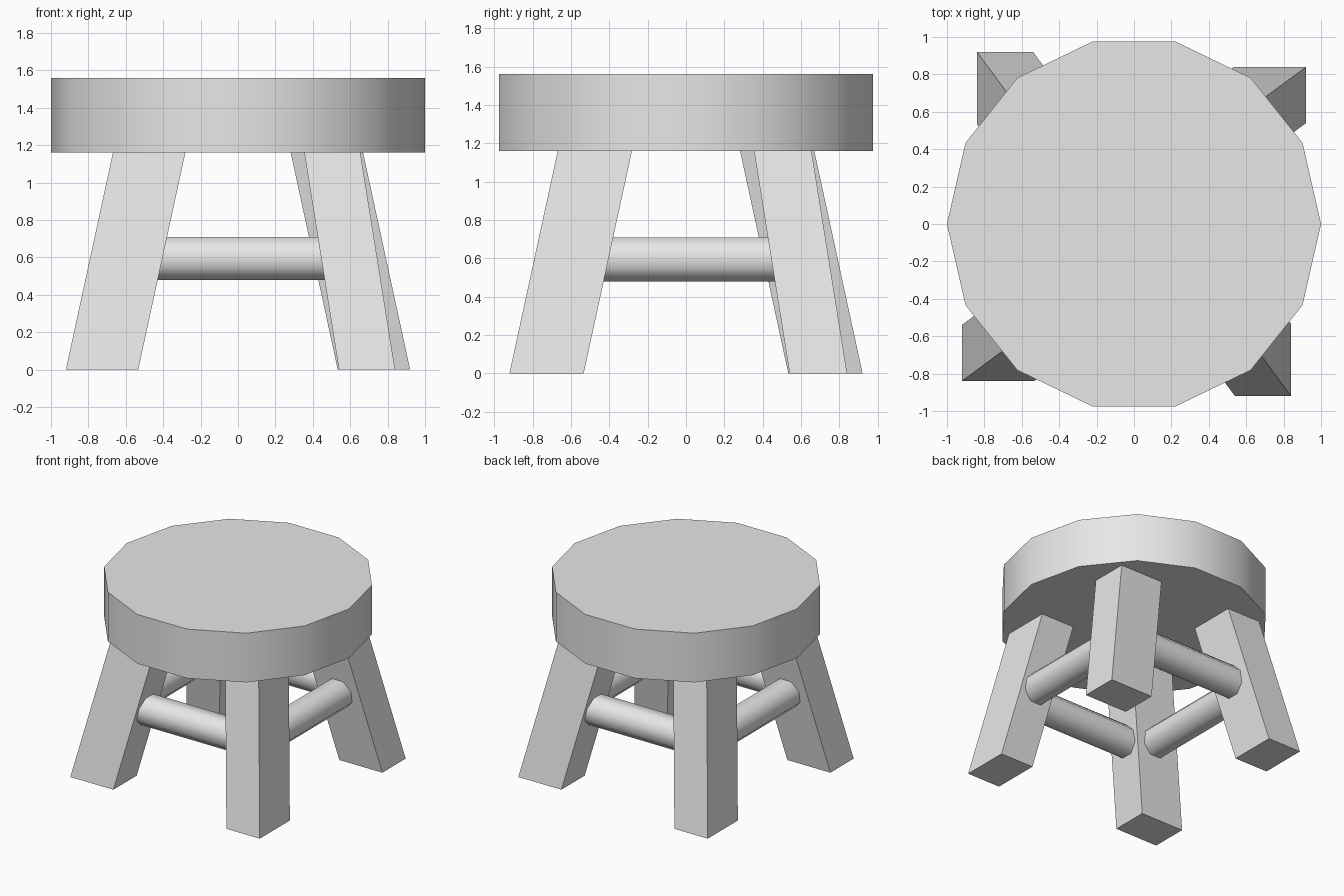
import bpy
import bmesh
from math import pi
from mathutils import Matrix

cube = bpy.data.objects.get("Cube")
if cube:
    bpy.data.objects.remove(cube, do_unlink=True)

grey = bpy.data.materials.new("light grey")
grey.use_nodes = True
grey.diffuse_color = (0.8, 0.8, 0.8, 1)
grey.node_tree.nodes["Principled BSDF"].inputs["Base Color"].default_value = (0.8, 0.8, 0.8, 1)


def finish(name, bm, smooth=False):
    bmesh.ops.recalc_face_normals(bm, faces=bm.faces)
    mesh = bpy.data.meshes.new(name)
    bm.to_mesh(mesh)
    bm.free()
    mesh.materials.append(grey)
    obj = bpy.data.objects.new(name, mesh)
    bpy.context.collection.objects.link(obj)
    if smooth:
        bpy.ops.object.select_all(action='DESELECT')
        obj.select_set(True)
        bpy.context.view_layer.objects.active = obj
        bpy.ops.object.shade_smooth_by_angle(angle=pi / 3)
    return obj


def cylinder(name, sides, radius, length, matrix):
    bm = bmesh.new()
    bmesh.ops.create_cone(bm, cap_ends=True, segments=sides, radius1=radius,
                          radius2=radius, depth=length, matrix=matrix)
    return finish(name, bm, smooth=True)


# Thick fourteen-sided seat with a corner on the x axis
cylinder("seat", 14, 1.0, 0.4,
         Matrix.Translation((0, 0, 1.36)) @ Matrix.Rotation(pi / 2, 4, 'Z'))

# Four splayed legs, each a box sheared inward toward the seat
LEG_TOP = 1.18
SPLAY_X, SPLAY_Y = 0.217, 0.16
sides = ("front_right", "front_left", "back_left", "back_right")
for i, side in enumerate(sides):
    turn = Matrix.Rotation(i * pi / 2, 4, 'Z')
    bm = bmesh.new()
    bmesh.ops.create_cube(bm, size=1, matrix=Matrix.Translation((-0.727, -0.69, LEG_TOP / 2))
                          @ Matrix.Diagonal((0.387, 0.30, LEG_TOP, 1)))
    for v in bm.verts:
        v.co.x += SPLAY_X * v.co.z
        v.co.y += SPLAY_Y * v.co.z
    bm.transform(turn)
    finish(side + "_leg", bm)

# Four round stretchers joining neighbouring legs
for i, side in enumerate(("front", "left", "back", "right")):
    turn = Matrix.Rotation(i * pi / 2, 4, 'Z')
    cylinder(side + "_stretcher", 8, 0.124, 1.1,
             turn @ Matrix.Translation((0, -0.595, 0.595))
             @ Matrix.Rotation(pi / 2, 4, 'Y') @ Matrix.Rotation(pi / 8, 4, 'Z'))
